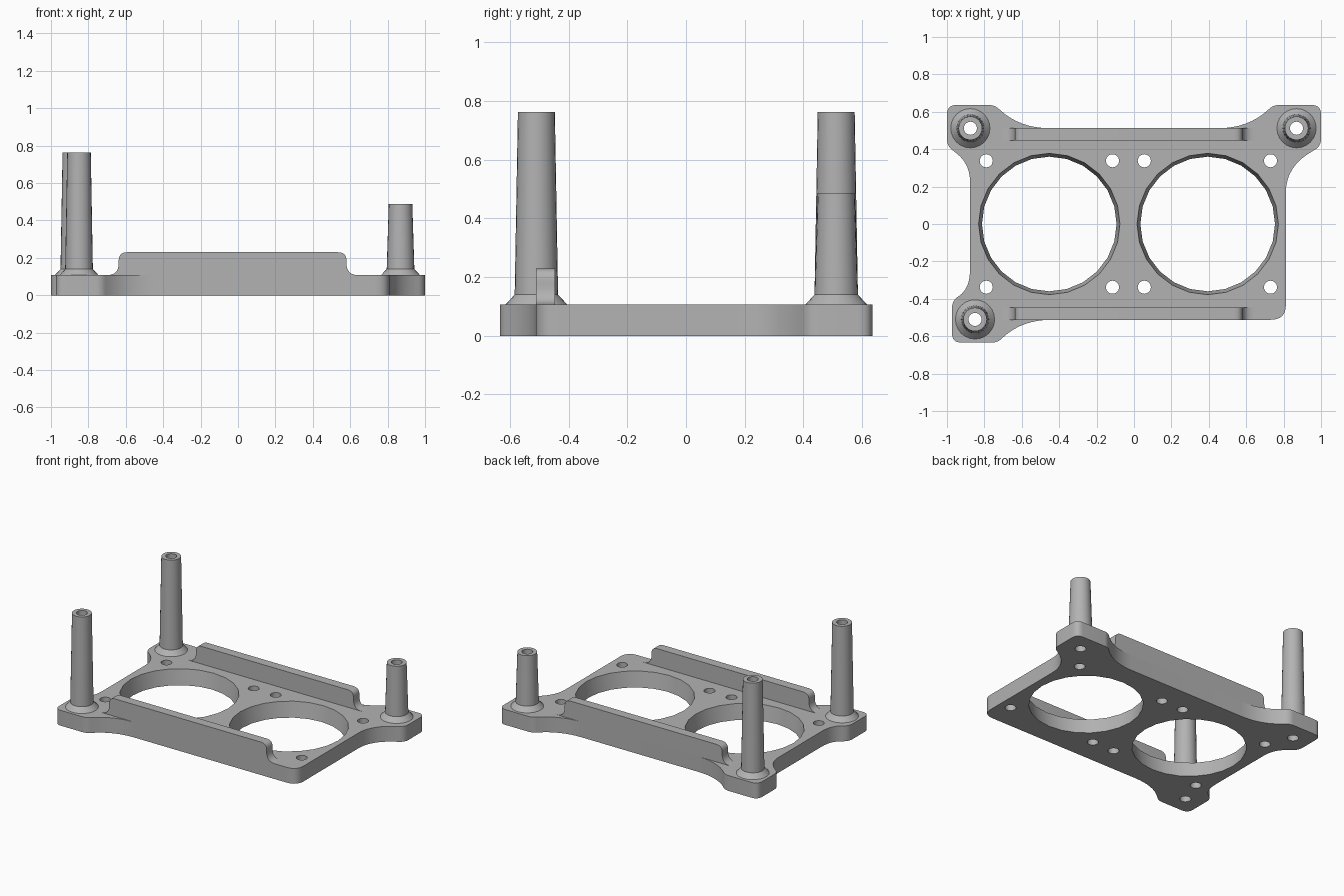
import bpy, bmesh, math
from mathutils import Vector

if "Cube" in bpy.data.objects:
    bpy.data.objects.remove(bpy.data.objects["Cube"])

grey = bpy.data.materials.new("plain grey")
grey.diffuse_color = (0.45, 0.45, 0.45, 1)
grey.use_nodes = True
grey.node_tree.nodes["Principled BSDF"].inputs["Base Color"].default_value = grey.diffuse_color
TOP = 0.107          # plate thickness
SEG = 24


def finish(bm, name):
    bmesh.ops.recalc_face_normals(bm, faces=bm.faces)
    me = bpy.data.meshes.new(name)
    bm.to_mesh(me)
    bm.free()
    me.materials.append(grey)
    ob = bpy.data.objects.new(name, me)
    bpy.context.collection.objects.link(ob)
    bpy.ops.object.select_all(action='DESELECT')
    ob.select_set(True)
    bpy.context.view_layer.objects.active = ob
    bpy.ops.object.shade_smooth_by_angle(angle=math.radians(30))
    return ob


def rounded(corners, steps=8):
    """Polygon corners (x, y, length before, length after) eased into curves."""
    out = []
    n = len(corners)
    for i, (x, y, t1, t2) in enumerate(corners):
        p = Vector((x, y))
        a = p + (Vector(corners[i - 1][:2]) - p).normalized() * t1
        b = p + (Vector(corners[(i + 1) % n][:2]) - p).normalized() * t2
        for k in range(steps + 1):
            t = k / steps
            out.append(a * (1 - t) ** 2 + p * 2 * t * (1 - t) + b * t * t)
    return out


def circle(cx, cy, r):
    return [Vector((cx + r * math.cos(2 * math.pi * k / SEG),
                    cy + r * math.sin(2 * math.pi * k / SEG))) for k in range(SEG)]


posts = [("post_back_left", -0.875, 0.512, 0.762),
         ("post_back_right", 0.869, 0.512, 0.487),
         ("post_front_left", -0.85, -0.51, 0.762)]

# Plate outline, clockwise from the back left ear
outline = rounded([
    (-1, 0.636, .05, .05), (-0.745, 0.636, .03, .03), (-0.61, 0.512, .145, .16),
    (0.61, 0.512, .16, .145), (0.745, 0.636, .03, .03), (1, 0.636, .05, .05),
    (1, 0.415, .04, .04), (0.812, 0.31, .165, .14),
    (0.812, -0.512, .08, .08),
    (-0.60, -0.512, .16, .14), (-0.73, -0.634, .03, .03), (-0.973, -0.634, .05, .05),
    (-0.973, -0.41, .04, .04), (-0.877, -0.345, .07, .1),
    (-0.877, 0.33, .1, .11), (-1, 0.415, .04, .04)])

# (bottom loop, top loop) pairs: outline, tapered big holes, screw holes, post bores
loops = [(outline, outline)]
loops += [(circle(x, 0, 0.36), circle(x, 0, 0.378)) for x in (-0.453, 0.394)]
for x in (-0.79, -0.115, 0.055, 0.73):
    for y in (-0.338, 0.338):
        loops.append((circle(x, y, 0.035),) * 2)
for _, x, y, _ in posts:
    loops.append((circle(x, y, 0.035),) * 2)

bm = bmesh.new()
caps = ([], [])
for pair in loops:
    rings = [[bm.verts.new((p.x, p.y, z)) for p in pts] for pts, z in zip(pair, (0, TOP))]
    n = len(rings[0])
    for ring, cap in zip(rings, caps):
        cap += [bm.edges.new((ring[i], ring[(i + 1) % n])) for i in range(n)]
    for i in range(n):
        j = (i + 1) % n
        bm.faces.new((rings[0][i], rings[0][j], rings[1][j], rings[1][i]))
for cap in caps:
    bmesh.ops.triangle_fill(bm, edges=cap, use_beauty=True, normal=(0, 0, 1))
finish(bm, "base_plate")

# Hollow tapered posts with a conical foot
for name, x, y, h in posts:
    profile = [(0.035, TOP), (0.105, TOP), (0.074, 0.14), (0.063, h), (0.035, h)]
    bm = bmesh.new()
    rings = [[bm.verts.new((p.x, p.y, z)) for p in circle(x, y, r)] for r, z in profile]
    for a in range(len(rings)):
        lo, hi = rings[a - 1], rings[a]
        for i in range(SEG):
            j = (i + 1) % SEG
            bm.faces.new((lo[i], lo[j], hi[j], hi[i]))
    finish(bm, name)

# Side rails: rounded top corners, flared ends
side = [(-0.705, TOP, 0, 0), (-0.638, TOP, .065, .065), (-0.638, 0.23, .045, .045),
        (0.58, 0.23, .045, .045), (0.58, TOP, .065, .065), (0.647, TOP, 0, 0)]
for name, y0, y1 in (("front_rail", -0.512, -0.447), ("back_rail", 0.447, 0.512)):
    bm = bmesh.new()
    pts = rounded(side)
    face = bm.faces.new([bm.verts.new((p.x, y0, p.y)) for p in pts])
    ext = bmesh.ops.extrude_face_region(bm, geom=[face], use_keep_orig=True)
    bmesh.ops.translate(bm, vec=(0, y1 - y0, 0),
                        verts=[g for g in ext["geom"] if isinstance(g, bmesh.types.BMVert)])
    bmesh.ops.remove_doubles(bm, verts=bm.verts, dist=1e-5)
    finish(bm, name)
